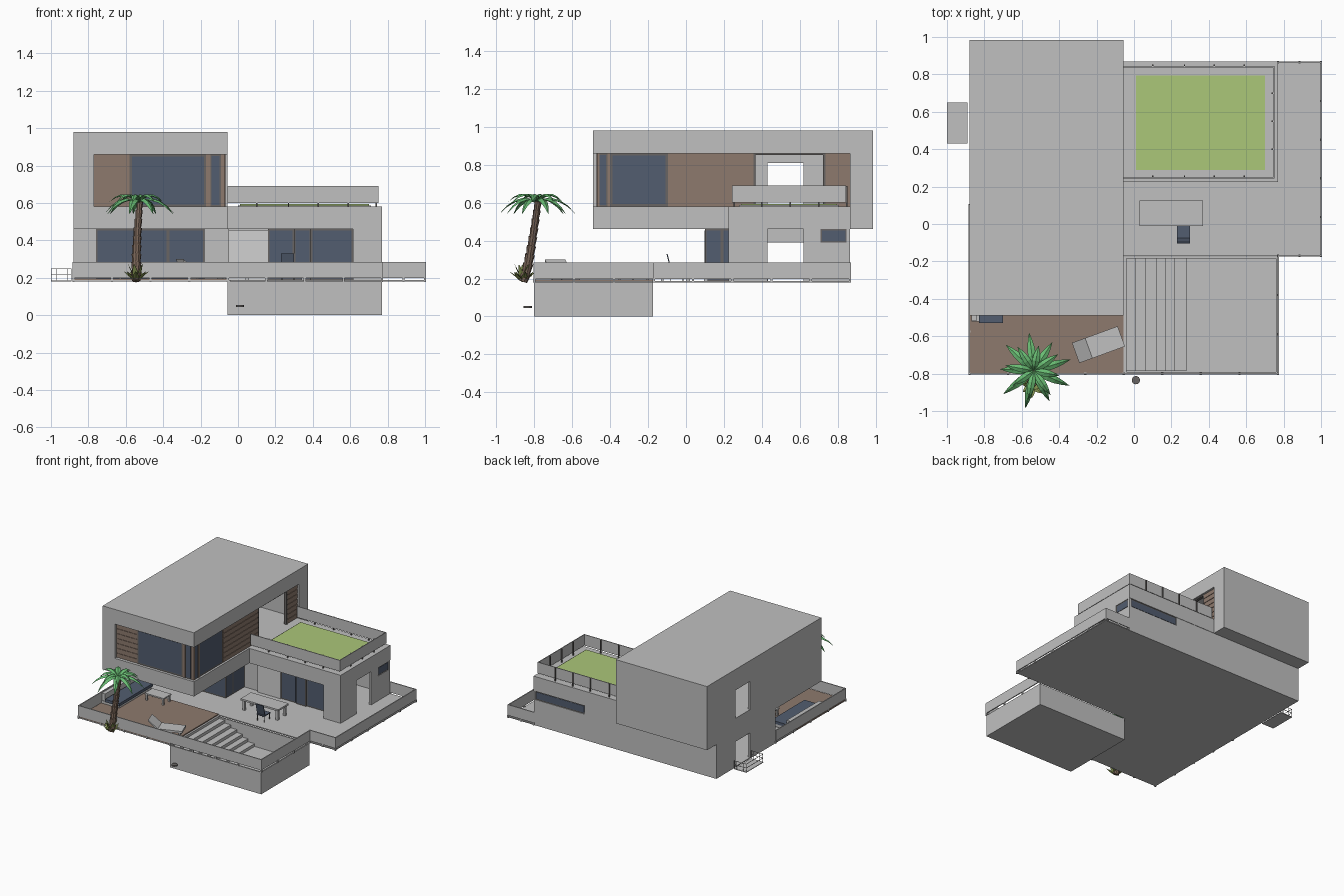
import bpy, bmesh, math
from mathutils import Vector, Matrix

if "Cube" in bpy.data.objects:
    bpy.data.objects.remove(bpy.data.objects["Cube"])

def mat(name, r, g, b):
    m = bpy.data.materials.new(name)
    m.diffuse_color = (r, g, b, 1)
    m.use_nodes = True
    m.node_tree.nodes["Principled BSDF"].inputs["Base Color"].default_value = m.diffuse_color
    return m

GREY = mat("concrete grey", .53, .53, .53)
PALE = mat("pale panel", .64, .64, .64)
WOOD = mat("wood brown", .27, .195, .155)
GLASS = mat("slate glass", .085, .11, .16)
FRAME = mat("frame grey", .14, .13, .125)
LAWN = mat("lawn green", .41, .57, .19)
LEAF = mat("palm green", .14, .5, .17)
TRUNK = mat("trunk brown", .2, .135, .1)
OLIVE = mat("olive leaf", .26, .33, .09)

def finish(name, bm, m):
    me = bpy.data.meshes.new(name)
    bm.normal_update()
    bm.to_mesh(me)
    bm.free()
    me.materials.append(m)
    ob = bpy.data.objects.new(name, me)
    bpy.context.collection.objects.link(ob)
    return ob

def box(name, x0, x1, y0, y1, z0, z1, m=GREY):
    bm = bmesh.new()
    bmesh.ops.create_cube(bm, size=1)
    for v in bm.verts:
        v.co = Vector(((x0 + x1) / 2 + v.co.x * (x1 - x0),
                       (y0 + y1) / 2 + v.co.y * (y1 - y0),
                       (z0 + z1) / 2 + v.co.z * (z1 - z0)))
    return finish(name, bm, m)

def extrude_profile(name, pts, width, m, mw):
    # closed x-z profile extruded along local y, then placed
    bm = bmesh.new()
    a = [bm.verts.new((x, -width / 2, z)) for x, z in pts]
    b = [bm.verts.new((x, width / 2, z)) for x, z in pts]
    bm.faces.new(a)
    bm.faces.new(b[::-1])
    for i in range(len(pts)):
        j = (i + 1) % len(pts)
        bm.faces.new((a[j], a[i], b[i], b[j]))
    bmesh.ops.recalc_face_normals(bm, faces=bm.faces)
    bm.transform(mw)
    return finish(name, bm, m)

def pane_x(name, x0, x1, y, z0, z1, f=.008):
    # framed glass facing the front
    box(name + "_frame", x0, x1, y, y + .012, z0, z1, FRAME)
    box(name + "_glass", x0 + f, x1 - f, y - .002, y + .014, z0 + f, z1 - f, GLASS)

def pane_y(name, y0, y1, x, z0, z1, f=.008):
    # framed glass facing the side
    box(name + "_frame", x - .012, x, y0, y1, z0, z1, FRAME)
    box(name + "_glass", x - .014, x + .002, y0 + f, y1 - f, z0 + f, z1 - f, GLASS)

# --- terrace slab, deck and parapet
box("terrace_slab_back", -.88, 1, -.17, .865, .18, .188)
box("terrace_slab_front", -.88, -.055, -.8, -.17, .18, .188)
box("wood_deck", -.885, -.055, -.798, -.17, .188, .196, WOOD)
path = [(-.88, .1), (-.88, -.8), (.77, -.8), (.77, -.17), (1, -.17), (1, .865), (.77, .865)]
T = .004
for i, ((xa, ya), (xb, yb)) in enumerate(zip(path, path[1:])):
    cx, cy = (xa + xb) / 2, (ya + yb) / 2
    hx, hy = abs(xb - xa) / 2 + T, abs(yb - ya) / 2 + T
    box(f"parapet_{i}", cx - hx, cx + hx, cy - hy, cy + hy, .198, .285)
    n = max(2, int((hx + hy) * 2 / .2))
    for k in range(n + 1):
        px, py = xa + (xb - xa) * k / n, ya + (yb - ya) * k / n
        box(f"parapet_foot_{i}_{k}", px - .006, px + .006, py - .006, py + .006, .178, .2)

# --- sunken court with stairs
box("court_floor", -.055, .77, -.8, -.175, 0, .025)
box("court_wall_front", -.055, .77, -.8, -.79, 0, .18)
box("court_wall_back", -.055, .77, -.185, -.175, 0, .18)
box("court_wall_right", .76, .77, -.8, -.175, 0, .18)
box("court_wall_left", -.055, -.04, -.8, -.175, 0, .188)
edges = [-.04, .01, .065, .12, .17, .22, .28]
for i in range(6):
    box(f"court_step_{i}", edges[i], edges[i + 1], -.785, -.18, .01, .168 - .024 * i)

# --- ground floor shell
box("left_wall_a", -.88, -.86, .1, .43, .18, .46)
box("left_wall_b", -.88, -.86, .62, .865, .18, .46)
box("left_wall_lintel", -.88, -.86, .43, .62, .39, .46)
box("back_wall_a", -.88, .31, .845, .865, .18, .46)
box("back_wall_low", .31, .77, .845, .865, .18, .39)
pane_x("back_window", .31, .755, .847, .39, .46)
box("back_corner_post", .755, .77, .845, .865, .39, .46)
box("front_pier", .615, .77, .225, .43, .18, .46)
box("right_wall_low", .75, .77, .62, .865, .18, .39)
box("right_wall_mid", .75, .77, .62, .71, .39, .46)
pane_y("right_window", .71, .848, .766, .39, .46)
box("roof_slab", -.055, .77, .225, .868, .46, .58)
# left room glazing
box("left_front_wall", -.88, -.76, .1, .12, .18, .46)
pane_x("left_glass_a", -.76, -.375, .1, .188, .46)
pane_x("left_glass_b", -.375, -.18, .1, .188, .46)
pane_y("left_side_glass_a", .1, .19, -.18, .188, .46)
pane_y("left_side_glass_b", .19, .34, -.18, .188, .46)
box("entry_wall", -.18, -.05, .34, .352, .188, .46)
# right room glazing
box("sliding_panel", -.05, .16, .322, .334, .188, .455, PALE)
pane_x("right_glass_a", .16, .3, .33, .188, .46)
pane_x("right_glass_b", .3, .39, .32, .188, .46)
pane_x("right_glass_c", .39, .615, .33, .188, .46)

# --- upper floor volume
box("upper_floor", -.88, -.055, -.49, .985, .46, .58)
box("upper_roof", -.88, -.055, -.49, .985, .86, .98)
box("upper_back_wall", -.88, -.055, .865, .985, .58, .86)
box("upper_left_wall_a", -.88, -.86, -.49, .43, .58, .86)
box("upper_left_wall_b", -.88, -.86, .62, .87, .58, .86)
box("upper_left_lintel", -.88, -.86, .43, .62, .81, .86)
box("upper_front_wall", -.88, -.77, -.49, -.44, .58, .86)

def planks(name, x0, x1, y0, y1):
    # horizontal cladding over a recessed backing
    inset = .004
    if x1 - x0 > y1 - y0:
        box(name + "_backing", x0, x1, y0 + inset, y1, .58, .86, WOOD)
    else:
        box(name + "_backing", x0, x1 - inset, y0, y1, .58, .86, WOOD)
    for i in range(7):
        box(f"{name}_{i}", x0, x1, y0, y1, .583 + .04 * i, .616 + .04 * i, WOOD)

planks("front_cladding", -.77, -.58, -.47, -.455)
planks("side_cladding", -.085, -.068, -.095, .355)
planks("side_cladding_back", -.085, -.068, .735, .865)
pane_x("upper_front_glass", -.58, -.17, -.468, .58, .86, .012)
box("upper_front_post", -.17, -.148, -.472, -.452, .58, .86, WOOD)
pane_x("upper_corner_glass", -.15, -.09, -.468, .58, .86)
pane_y("upper_corner_side_glass", -.465, -.415, -.072, .58, .86)
box("corner_post", -.092, -.07, -.47, -.456, .58, .86, WOOD)
box("upper_side_post", -.09, -.068, -.415, -.4, .58, .86, WOOD)
pane_y("upper_side_glass", -.4, -.095, -.072, .58, .86, .012)
for n, ya, yb, za, zb in (("left", .355, .367, .58, .86), ("right", .723, .735, .58, .86),
                          ("top", .36, .73, .85, .86)):
    box("terrace_door_frame_" + n, -.09, -.066, ya, yb, za, zb, FRAME)

# --- roof terrace: lawn and balustrade
box("lawn_border", .0, .71, .28, .805, .58, .587)
box("lawn", .01, .7, .29, .795, .58, .594, LAWN)
box("balustrade_front", -.055, .75, .243, .249, .6, .69)
box("balustrade_back", -.055, .75, .838, .844, .6, .69)
box("balustrade_right", .744, .75, .243, .844, .6, .69)
posts = [(x, y) for x in (.1, .27, .43, .59) for y in (.255, .848)] + [(.738, .4), (.738, .55), (.738, .7)]
for i, (x, y) in enumerate(posts):
    box(f"balustrade_post_{i}", x - .004, x + .004, y - .004, y + .004, .578, .688, FRAME)

# --- small side balcony with thin rails
box("balcony_plate", -1, -.89, .43, .65, .18, .185)
for x in (-.998, -.97, -.912, -.892):
    for y in (.432, .648):
        box("balcony_post", x - .0015, x + .0015, y - .0015, y + .0015, .183, .25)
for z in (.217, .249):
    for y in (.432, .648):
        box("balcony_rail", -.999, -.89, y - .0015, y + .0015, z - .0015, z + .0015)
    box("balcony_rail_end", -.9995, -.9965, .432, .648, z - .0015, z + .0015)

# --- furniture
box("dining_top", .03, .37, -.01, .125, .268, .282)
for x in (.04, .34):
    for y in (0, .095):
        box("dining_leg", x, x + .02, y, y + .02, .188, .27)
box("chair_seat", .23, .3, -.09, -.01, .235, .243, GLASS)
extrude_profile("chair_back", [(-.08, .24), (-.074, .24), (-.097, .33), (-.103, .33)], .07, GLASS,
                Matrix.Translation((.265, 0, 0)) @ Matrix.Rotation(math.pi / 2, 4, 'Z'))
for x in (.233, .293):
    for y in (-.085, -.018):
        box("chair_leg", x, x + .004, y, y + .004, .188, .236, FRAME)
box("coffee_top", -.64, -.47, -.29, -.19, .245, .256)
for x in (-.635, -.487):
    for y in (-.285, -.207):
        box("coffee_leg", x, x + .012, y, y + .012, .196, .246)
box("sofa_base", -.87, -.71, -.52, -.1, .2, .222)
box("sofa_back", -.87, -.84, -.515, -.1, .222, .28)
box("sofa_cushion", -.83, -.7, -.53, -.1, .222, .245, GLASS)
lounge = [(.13, .222), (-.06, .222), (-.125, .285), (-.13, .3), (-.055, .238), (.13, .238)]
place = Matrix.Translation((-.19, -.645, 0)) @ Matrix.Rotation(math.radians(20), 4, 'Z')
extrude_profile("lounger", lounge, .115, GREY, place)
for x in (-.05, .1):
    extrude_profile("lounger_leg", [(x, .19), (x + .012, .19), (x + .012, .225), (x, .225)], .1, GREY, place)

# --- path light
bm = bmesh.new()
bmesh.ops.create_cone(bm, cap_ends=True, segments=16, radius1=.022, radius2=.022, depth=.01,
                      matrix=Matrix.Translation((.01, -.835, .05)))
finish("path_light", bm, FRAME)

# --- palm: flared trunk rings along a leaning curve
def trunk_at(t):
    return Vector((-.545 + .02 * t * t, -.86 + .08 * t ** .7, .185 + .42 * t))
bm = bmesh.new()
N = 9
for i in range(N):
    a, b = trunk_at(i / N), trunk_at((i + 1) / N)
    r = .029 - .011 * i / N
    mw = Matrix.Translation((a + b) / 2) @ (b - a).to_track_quat('Z', 'Y').to_matrix().to_4x4()
    bmesh.ops.create_cone(bm, cap_ends=True, segments=10, radius1=r * .8, radius2=r,
                          depth=(b - a).length * 1.05, matrix=mw)
finish("palm_trunk", bm, TRUNK)

def leaves(name, centre, count, length, width, rise, droop, m, turn=0):
    # folded blades radiating from a centre
    bm = bmesh.new()
    for k in range(count):
        ang = turn + 2 * math.pi * k / count
        d, s = Vector((math.cos(ang), math.sin(ang), 0)), Vector((-math.sin(ang), math.cos(ang), 0))
        L = length * (1 - .12 * (k % 3 == 1))
        rows = []
        for i in range(6):
            t = i / 5
            p = Vector(centre) + d * L * t + Vector((0, 0, rise * t - droop * t * t))
            w = width * math.sin(math.pi * (.12 + .87 * t))
            low = Vector((0, 0, -.5 * w))
            rows.append([bm.verts.new(q) for q in (p - s * w + low, p, p + s * w + low)])
        for r0, r1 in zip(rows, rows[1:]):
            for j in (0, 1):
                bm.faces.new((r0[j], r1[j], r1[j + 1], r0[j + 1]))
    finish(name, bm, m)

leaves("palm_leaves_low", (-.535, -.785, .6), 9, .205, .022, .14, .2, LEAF, .3)
leaves("palm_leaves_high", (-.535, -.785, .605), 8, .155, .02, .17, .17, LEAF, .6)
leaves("base_plant_low", (-.545, -.86, .185), 7, .07, .017, .07, .02, OLIVE, .2)
leaves("base_plant_high", (-.545, -.86, .185), 5, .045, .015, .11, .02, OLIVE, .7)
